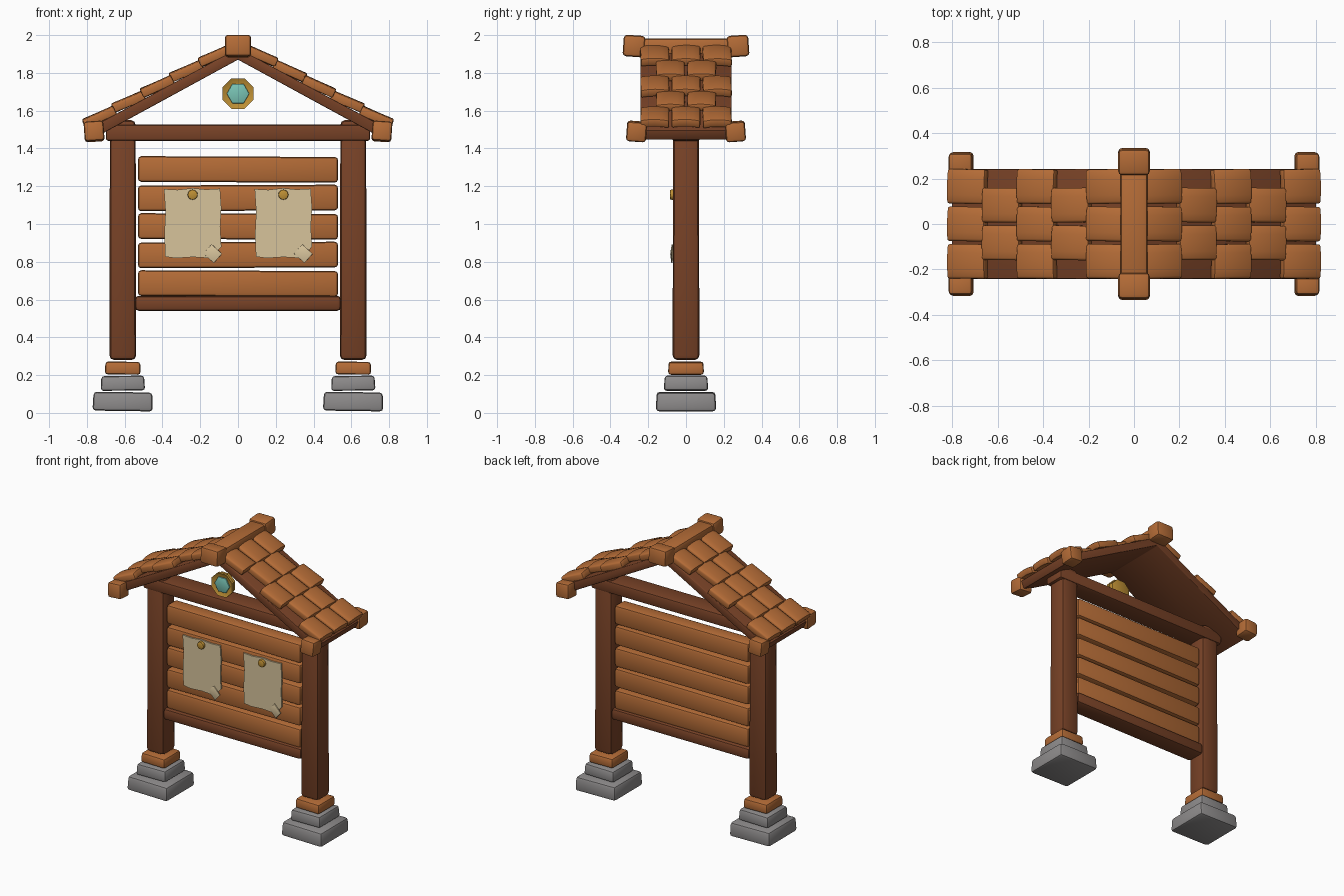
import bpy, bmesh, math, random
from mathutils import Matrix, Euler, Vector

random.seed(4)
cube = bpy.data.objects.get("Cube")
if cube:
    bpy.data.objects.remove(cube, do_unlink=True)


def material(name, rgb):
    m = bpy.data.materials.new(name)
    m.use_nodes = True
    m.diffuse_color = (*rgb, 1)
    m.node_tree.nodes["Principled BSDF"].inputs["Base Color"].default_value = (*rgb, 1)
    return m


ORANGE = material("light_wood", (0.46, 0.15, 0.038))
BROWN = material("dark_wood", (0.19, 0.055, 0.02))
STONE = material("grey_stone", (0.27, 0.26, 0.26))
PAPER = material("parchment", (0.68, 0.55, 0.33))
GOLD = material("gold", (0.52, 0.28, 0.035))
TEAL = material("teal_gem", (0.19, 0.55, 0.46))


def finish(bm, name, mat, bevel=0.0, segments=2):
    """Soften the sharp edges and turn the mesh into an object."""
    bmesh.ops.recalc_face_normals(bm, faces=bm.faces)
    if bevel:
        sharp = [e for e in bm.edges if e.calc_face_angle(0) > 0.5]
        bmesh.ops.bevel(bm, geom=sharp, offset=bevel, segments=segments,
                        profile=0.5, affect='EDGES', clamp_overlap=True)
    me = bpy.data.meshes.new(name)
    bm.to_mesh(me)
    bm.free()
    me.materials.append(mat)
    ob = bpy.data.objects.new(name, me)
    bpy.context.collection.objects.link(ob)
    bpy.ops.object.select_all(action='DESELECT')
    ob.select_set(True)
    bpy.context.view_layer.objects.active = ob
    bpy.ops.object.shade_smooth_by_angle(angle=math.radians(40))
    return ob


def box(name, centre, size, mat, bevel=0.015, rot=(0, 0, 0), taper=1.0, arch=0.0):
    """Bevelled block; taper scales its top, arch drops its y ends."""
    bm = bmesh.new()
    bmesh.ops.create_cube(bm, size=1)
    for v in bm.verts:
        if v.co.z > 0:
            v.co.x *= taper
            v.co.y *= taper
    bmesh.ops.scale(bm, vec=size, verts=bm.verts)
    if arch:
        along = [e for e in bm.edges if abs((e.verts[0].co - e.verts[1].co).y) > size[1] / 2]
        bmesh.ops.subdivide_edges(bm, edges=along, cuts=3)
        for v in bm.verts:
            v.co.z -= arch * (2 * v.co.y / size[1]) ** 2
    turn = Euler([math.radians(a) for a in rot]).to_matrix().to_4x4()
    bm.transform(Matrix.Translation(Vector(centre)) @ turn)
    return finish(bm, name, mat, bevel)


def prism(name, points, y0, y1, mat, bevel=0.0):
    """Extrude an x/z outline from y0 to y1."""
    bm = bmesh.new()
    face = bm.faces.new([bm.verts.new((x, y0, z)) for x, z in points])
    new = bmesh.ops.extrude_face_region(bm, geom=[face])["geom"]
    bmesh.ops.translate(bm, vec=(0, y1 - y0, 0),
                        verts=[v for v in new if isinstance(v, bmesh.types.BMVert)])
    return finish(bm, name, mat, bevel)


def ring(x, z, r, n, offset=0.0):
    return [(x + r * math.cos(math.tau * (i + offset) / n),
             z + r * math.sin(math.tau * (i + offset) / n)) for i in range(n)]


# Footings, posts and eave end blocks on both sides
for s, side in ((1, "left"), (-1, "right")):
    x = 0.61 * s
    box(f"footing_{side}", (x, 0, 0.06), (0.32, 0.32, 0.1), STONE, 0.018, (0, 0.8, 0), 0.97)
    box(f"footing_step_{side}", (x, 0, 0.157), (0.235, 0.235, 0.078), STONE, 0.015, (0, -0.8, 0), 0.96)
    box(f"post_collar_{side}", (x, 0, 0.237), (0.19, 0.19, 0.068), ORANGE, 0.015, (0, 0.8, 0), 0.97)
    box(f"post_{side}", (x, 0, 0.915), (0.142, 0.142, 1.27), BROWN, 0.025, taper=0.96)
    for f, end in ((-1, "front"), (1, "back")):
        box(f"eave_block_{side}_{end}", (0.762 * s, 0.262 * f, 1.49), (0.105, 0.105, 0.105),
            ORANGE, 0.016, (4 * f, 4 * s, 0))

# Cross beams
box("upper_beam", (0, 0, 1.483), (1.4, 0.15, 0.086), BROWN, 0.014)
box("lower_beam", (0, 0, 0.58), (1.09, 0.14, 0.08), BROWN, 0.02)

# Notice board planks
for i in range(5):
    box(f"board_plank_{i + 1}", (0, 0, 0.685 + 0.151 * i), (1.06, 0.11, 0.136), ORANGE, 0.018,
        (0, 0.25 * (-1) ** i, 0))

# Roof deck, ridge log and its end blocks
prism("roof_deck", [(-0.78, 1.445), (0, 1.87), (0.78, 1.445), (0.805, 1.497),
                    (0, 1.93), (-0.805, 1.497)], -0.242, 0.242, BROWN, 0.006)
box("ridge_log", (0, 0, 1.94), (0.12, 0.48, 0.085), ORANGE, 0.018)
for f, end in ((-1, "front"), (1, "back")):
    box(f"ridge_block_{end}", (0, 0.275 * f, 1.942), (0.14, 0.115, 0.114), ORANGE, 0.018, (4 * f, 0, 0))

# Staggered shingles on both slopes
for s, side in ((1, "left"), (-1, "right")):
    for row in range(5):
        x = 0.735 - 0.153 * row
        spots = (-0.165, 0, 0.165) if row % 2 == 0 else (-0.083, 0.083)
        for k, y in enumerate(spots):
            tilt = 23.5 + random.uniform(-1, 1)
            box(f"shingle_{side}_{row + 1}_{k + 1}", (x * s, y, 1.959 - 0.53 * x),
                (0.182, 0.152, 0.046), ORANGE, 0.01,
                (random.uniform(-1, 1), s * tilt, random.uniform(-1.5, 1.5)), arch=0.008)

# Gable medallion: gold octagon with a raised rim and a gem
prism("medallion_back", ring(0, 1.69, 0.08, 8, 0.5), -0.168, -0.135, GOLD, 0.004)
bm = bmesh.new()
outline = [bm.verts.new((x, -0.165, z)) for x, z in ring(0, 1.69, 0.088, 8, 0.5)]
face = bm.faces.new(outline)
rim = bmesh.ops.extrude_face_region(bm, geom=[face])["geom"]
bmesh.ops.translate(bm, vec=(0, -0.018, 0), verts=[v for v in rim if isinstance(v, bmesh.types.BMVert)])
front = min(bm.faces, key=lambda f: f.calc_center_median().y)
bmesh.ops.inset_region(bm, faces=[front], thickness=0.02)
bmesh.ops.translate(bm, vec=(0, 0.01, 0), verts=front.verts)
finish(bm, "medallion_rim", GOLD)
prism("medallion_gem", ring(0, 1.69, 0.06, 6), -0.183, -0.172, TEAL, 0.004)

# Pinned notices with a curled lower corner
sheet = [(-0.152, 0.18), (-0.08, 0.176), (0, 0.185), (0.07, 0.178), (0.145, 0.182), (0.152, 0.08),
         (0.146, -0.02), (0.152, -0.125), (0.1, -0.186), (0, -0.18), (-0.09, -0.186),
         (-0.145, -0.178), (-0.15, -0.06), (-0.144, 0.06)]
for name, x in (("right", -0.24), ("left", 0.24)):
    prism(f"notice_{name}", [(x + px, 1.005 + pz) for px, pz in sheet], -0.066, -0.056, PAPER)
    box(f"notice_curl_{name}", (x + 0.106, -0.074, 0.843), (0.075, 0.006, 0.066), PAPER, 0.001, (0, 42, -8))
    prism(f"pin_{name}", ring(x, 1.155, 0.028, 10), -0.086, -0.06, GOLD, 0.008)
